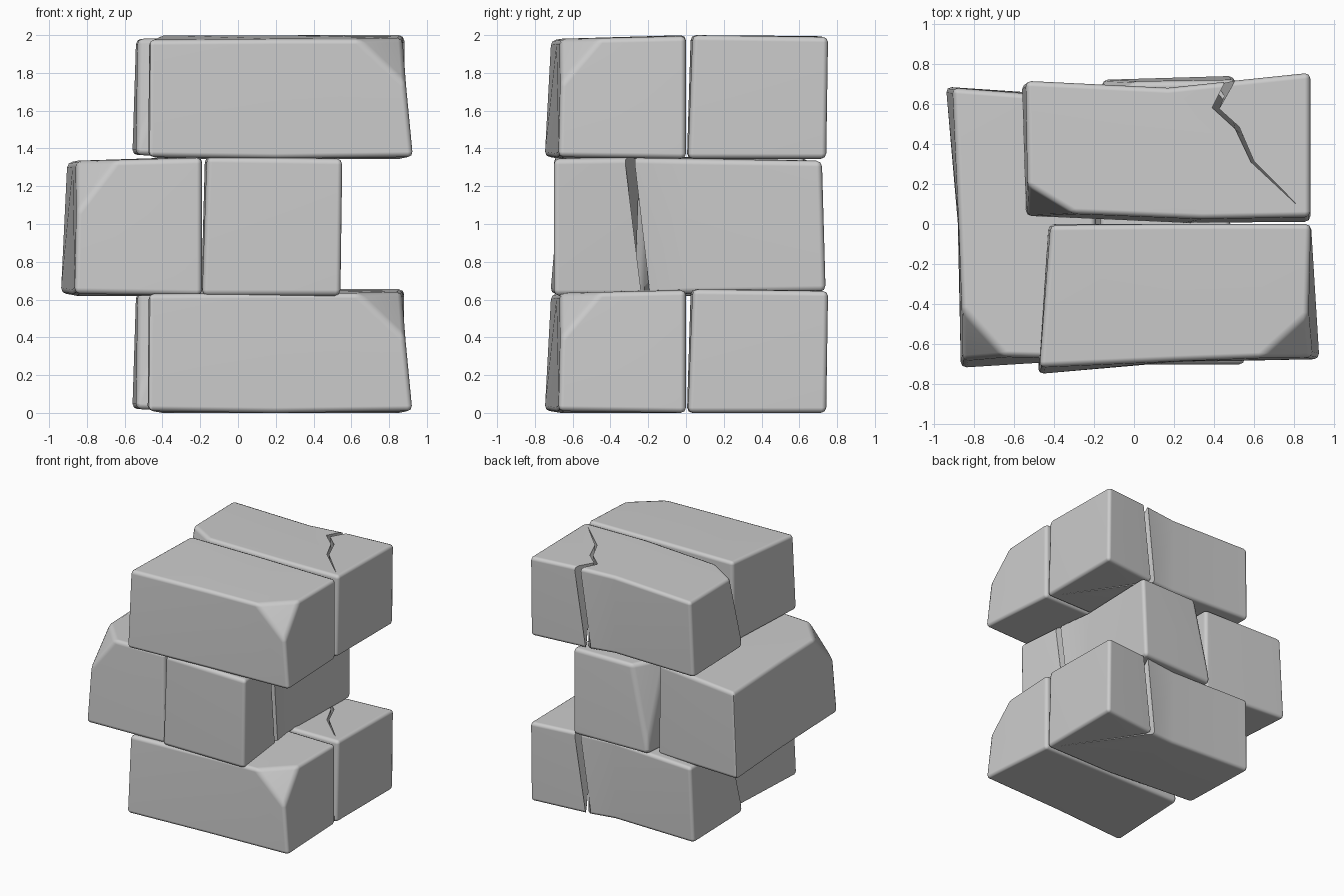
import bpy, bmesh, math
from mathutils import Vector, Matrix

cube = bpy.data.objects.get("Cube")
if cube:
    bpy.data.objects.remove(cube, do_unlink=True)

stone = bpy.data.materials.new("grey stone")
stone.use_nodes = True
stone.diffuse_color = (0.6, 0.6, 0.6, 1)
stone.node_tree.nodes["Principled BSDF"].inputs["Base Color"].default_value = (0.6, 0.6, 0.6, 1)


def loft(bottom, top):
    """Solid between two outlines with the same number of points."""
    bm = bmesh.new()
    low = [bm.verts.new(p) for p in bottom]
    high = [bm.verts.new(p) for p in top]
    n = len(low)
    bm.faces.new(low[::-1])
    bm.faces.new(high)
    for i in range(n):
        j = (i + 1) % n
        bm.faces.new((low[i], low[j], high[j], high[i]))
    return bm


def chip(bm, a, b, c):
    """Slice off the corner beyond the plane through three points."""
    a, b, c = Vector(a), Vector(b), Vector(c)
    normal = (b - a).cross(c - a)
    centre = sum((v.co for v in bm.verts), Vector()) / len(bm.verts)
    if normal.dot(centre - a) > 0:
        normal.negate()
    cut = bmesh.ops.bisect_plane(bm, geom=bm.verts[:] + bm.edges[:] + bm.faces[:],
                                 plane_co=a, plane_no=normal, clear_outer=True)
    edges = [g for g in cut["geom_cut"] if isinstance(g, bmesh.types.BMEdge)]
    bmesh.ops.edgenet_fill(bm, edges=edges)
    bmesh.ops.recalc_face_normals(bm, faces=bm.faces)


def in_crack(vert):
    return 0.35 < vert.co.x < 0.86 and vert.co.y > 0.05


def finish(bm, name):
    """Round all hard edges except those of the crack."""
    edges = [e for e in bm.edges if e.calc_face_angle(0) > math.radians(20)
             and not all(in_crack(v) for v in e.verts)]
    bmesh.ops.bevel(bm, geom=edges, offset=0.028, offset_type="OFFSET", segments=2,
                    profile=0.5, affect="EDGES", clamp_overlap=True)
    mesh = bpy.data.meshes.new(name)
    bm.to_mesh(mesh)
    bm.free()
    mesh.materials.append(stone)
    return mesh


# Front brick: tapered block, bent front, one chipped upper corner
bm = loft([(-0.48, -0.75, 0.01), (0.2, -0.69, 0), (0.925, -0.675, 0.01),
           (0.88, 0, 0), (0.2, 0, 0), (-0.43, 0, 0)],
          [(-0.475, -0.715, 0.63), (0.2, -0.685, 0.635), (0.86, -0.66, 0.635),
           (0.88, 0, 0.65), (0.2, 0, 0.655), (-0.42, -0.005, 0.655)])
chip(bm, (0.64, -0.66, 0.635), (0.87, -0.45, 0.64), (0.9, -0.675, 0.37))
front_mesh = finish(bm, "front_brick")

# Back brick: bent front and back, with a thin zigzag crack as a notch in its outline
crack_low = [(0.415, 0.696), (0.45, 0.64), (0.5, 0.56), (0.62, 0.38), (0.83, 0.07),
             (0.61, 0.38), (0.487, 0.56), (0.43, 0.64), (0.37, 0.691)]
crack_high = [(0.505, 0.716), (0.425, 0.575), (0.525, 0.485), (0.598, 0.315), (0.83, 0.08),
              (0.583, 0.31), (0.505, 0.475), (0.39, 0.58), (0.455, 0.71)]
bm = loft([(-0.54, 0.04, 0.02), (0.25, 0.005, 0), (0.88, 0.01, 0), (0.88, 0.745, 0)]
          + [(x, y, 0) for x, y in crack_low]
          + [(0.17, 0.67, 0.01), (-0.56, 0.7, 0.02)],
          [(-0.53, 0.06, 0.635), (0.34, 0.025, 0.655), (0.88, 0.035, 0.655), (0.88, 0.755, 0.645)]
          + [(x, y, 0.65) for x, y in crack_high]
          + [(0.17, 0.68, 0.645), (-0.54, 0.715, 0.635)])
chip(bm, (-0.53, 0.19, 0.635), (-0.3, 0.05, 0.637), (-0.54, 0.043, 0.06))
back_mesh = finish(bm, "back_brick")

# Three courses, the middle one turned a quarter and slightly taller
turn = Matrix.Rotation(-math.pi / 2, 4, "Z") @ Matrix.Diagonal((1, 1, 1.125, 1))
still = Matrix.Identity(4)
courses = [
    ("bottom", still, (0, 0, 0), (0, 0, 0)),
    ("middle", turn, (-0.19, 0.205, 0.62), (-0.2, 0.18, 0.62)),
    ("top", still, (0.003, 0, 1.345), (0, 0, 1.345)),
]
bricks = []
for course, rotation, front_place, back_place in courses:
    for part, mesh, place in (("front_brick", front_mesh, front_place),
                              ("back_brick", back_mesh, back_place)):
        obj = bpy.data.objects.new(course + "_" + part, mesh.copy())
        bpy.context.collection.objects.link(obj)
        obj.matrix_world = Matrix.Translation(place) @ rotation
        bricks.append(obj)

# Soft rounded edges with flat-looking faces
bpy.ops.object.select_all(action="DESELECT")
for obj in bricks:
    obj.select_set(True)
bpy.context.view_layer.objects.active = bricks[0]
bpy.ops.object.shade_smooth_by_angle(angle=math.radians(50))
for obj in bricks:
    weighted = obj.modifiers.new("even shading", "WEIGHTED_NORMAL")
    weighted.keep_sharp = True
